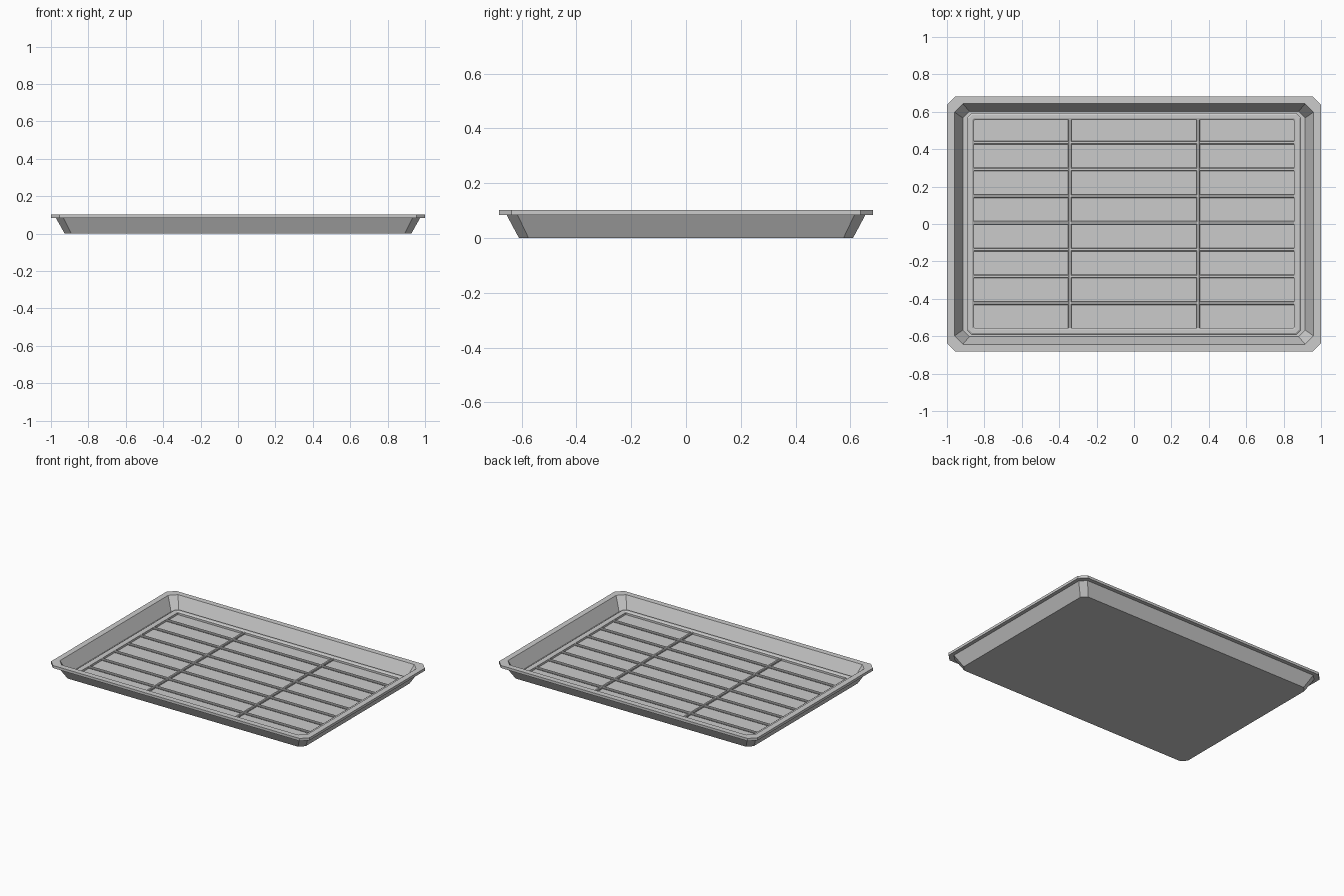
import bpy, bmesh

cube = bpy.data.objects.get("Cube")
if cube:
    bpy.data.objects.remove(cube, do_unlink=True)


def material(name, value):
    mat = bpy.data.materials.new(name)
    mat.use_nodes = True
    colour = (value, value, value, 1)
    mat.diffuse_color = colour
    mat.node_tree.nodes["Principled BSDF"].inputs["Base Color"].default_value = colour
    return mat


steel = material("brushed grey steel", 0.6)


def ring(bm, hx, hy, cut, z):
    """Rectangle with clipped corners, counter-clockwise."""
    pts = [(hx, -hy + cut), (hx, hy - cut), (hx - cut, hy), (-hx + cut, hy),
           (-hx, hy - cut), (-hx, -hy + cut), (-hx + cut, -hy), (hx - cut, -hy)]
    return [bm.verts.new((x, y, z)) for x, y in pts]


def bridge(bm, a, b):
    n = len(a)
    for i in range(n):
        j = (i + 1) % n
        bm.faces.new((a[i], a[j], b[j], b[i]))


def finish(bm, name):
    bmesh.ops.recalc_face_normals(bm, faces=bm.faces)
    mesh = bpy.data.meshes.new(name)
    bm.to_mesh(mesh)
    bm.free()
    mesh.materials.append(steel)
    obj = bpy.data.objects.new(name, mesh)
    bpy.context.collection.objects.link(obj)
    return obj


# Tray shell: outer wall, folded rim, inner wall and floor
FLOOR = 0.012
bm = bmesh.new()
sections = [(0.927, 0.61, 0.035, 0), (0.974, 0.655, 0.04, 0.084),
            (1, 0.682, 0.045, 0.084), (1, 0.682, 0.045, 0.102),
            (0.96, 0.643, 0.045, 0.102), (0.915, 0.602, 0.035, FLOOR)]
rings = [ring(bm, *s) for s in sections]
for a, b in zip(rings, rings[1:]):
    bridge(bm, a, b)
bm.faces.new(rings[0])
bm.faces.new(rings[-1])
finish(bm, "tray")

# Rack frame: closed loop with chamfered section
LOW, MID, TOP = FLOOR, FLOOR + 0.014, FLOOR + 0.02
bm = bmesh.new()
frame = [(0, LOW), (0, MID), (0.01, TOP), (0.028, TOP), (0.038, MID), (0.038, LOW)]
rings = [ring(bm, 0.893 - d, 0.593 - d, 0.024 - 0.55 * d, z) for d, z in frame]
for a, b in zip(rings, rings[1:] + rings[:1]):
    bridge(bm, a, b)
finish(bm, "rack_frame")


def bar(name, x, y, sx, sy, top):
    bm = bmesh.new()
    bmesh.ops.create_cube(bm, size=1)
    h = top - LOW
    for v in bm.verts:
        v.co = (x + v.co.x * sx, y + v.co.y * sy, LOW + h * (v.co.z + 0.5))
    obj = finish(bm, name)
    bevel = obj.modifiers.new("chamfer", "BEVEL")
    bevel.width = 0.004
    bevel.segments = 1


# Rack wires: seven long rods and two cross rods
for i in range(7):
    bar(f"rack_rod_{i + 1}", 0, 0.006 + (i - 3) * 0.143, 1.73, 0.018, MID)
for side, x in (("right", -0.343), ("left", 0.343)):
    bar(f"rack_cross_rod_{side}", x, 0, 0.018, 1.13, MID + 0.002)
